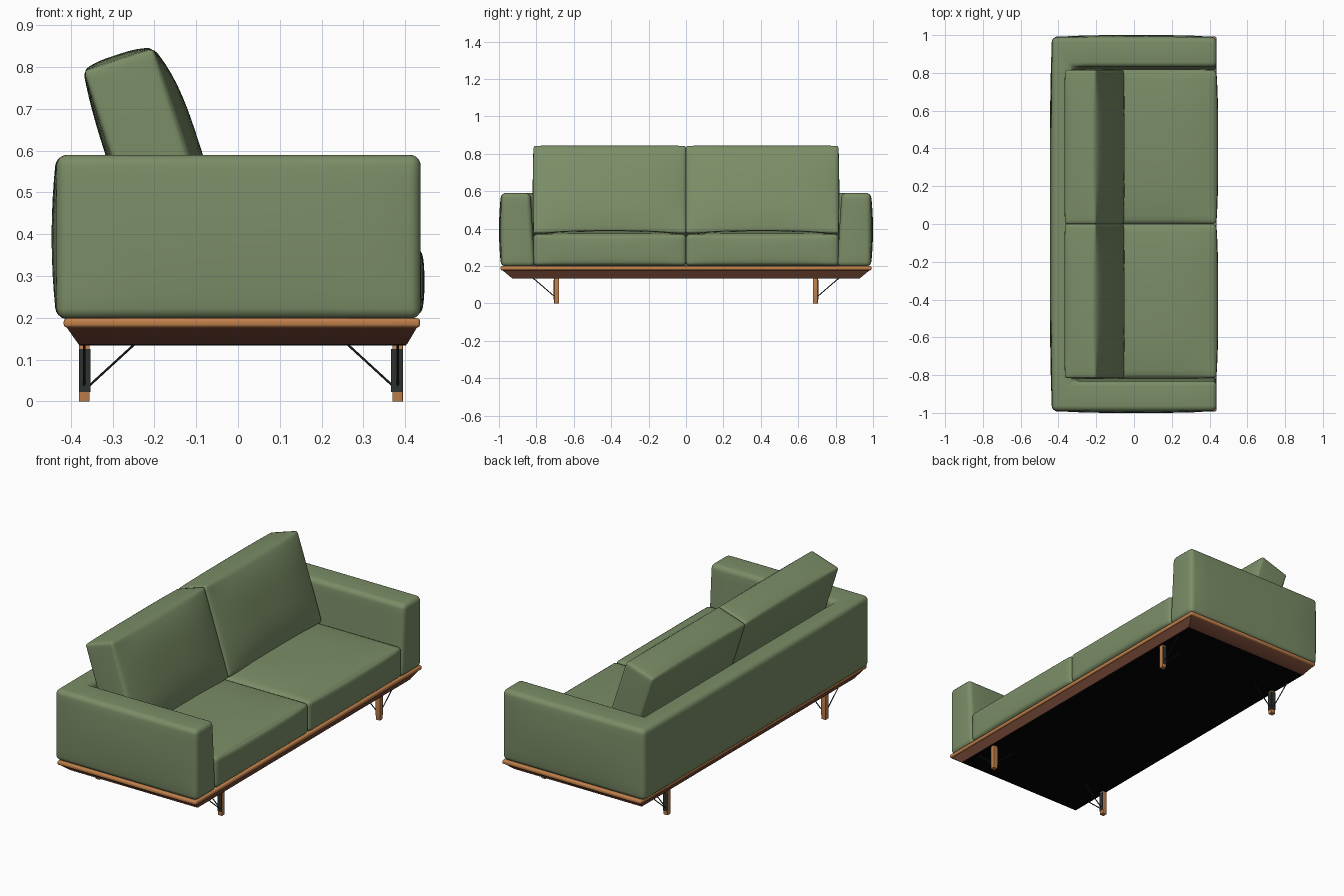
import bpy, bmesh, math
from mathutils import Vector, Matrix

if "Cube" in bpy.data.objects:
    bpy.data.objects.remove(bpy.data.objects["Cube"])


def material(name, rgb):
    m = bpy.data.materials.new(name)
    m.diffuse_color = (*rgb, 1)
    m.use_nodes = True
    m.node_tree.nodes["Principled BSDF"].inputs["Base Color"].default_value = m.diffuse_color
    return m


GREEN = material("green fabric", (0.198, 0.268, 0.135))
WOOD = material("warm wood", (0.53, 0.215, 0.07))
DARK_WOOD = material("dark wood", (0.175, 0.062, 0.035))
METAL = material("dark metal", (0.025, 0.032, 0.026))
BLACK = material("black underside", (0.001, 0.001, 0.001))


def finish(bm, name, mat, angle=40):
    bmesh.ops.recalc_face_normals(bm, faces=bm.faces)
    me = bpy.data.meshes.new(name)
    bm.to_mesh(me)
    bm.free()
    ob = bpy.data.objects.new(name, me)
    bpy.context.collection.objects.link(ob)
    me.materials.append(mat)
    bpy.ops.object.select_all(action='DESELECT')
    bpy.context.view_layer.objects.active = ob
    ob.select_set(True)
    bpy.ops.object.shade_smooth_by_angle(angle=math.radians(angle))
    return ob


def box(name, lo, hi, mat, bevel=0.0, bottom=None):
    """Box between two corners; bottom = (x0, x1, y) narrows the lower face."""
    bm = bmesh.new()
    bmesh.ops.create_cube(bm, size=1)
    for v in bm.verts:
        sign = v.co.copy()
        v.co = Vector([lo[i] if sign[i] < 0 else hi[i] for i in range(3)])
        if bottom and sign.z < 0:
            v.co.x = bottom[0] if sign.x < 0 else bottom[1]
            v.co.y = math.copysign(bottom[2], sign.y)
    if bevel:
        bmesh.ops.bevel(bm, geom=bm.edges[:], offset=bevel, segments=4,
                        profile=0.5, affect='EDGES')
    return finish(bm, name, mat)


def cushion(name, half, r, bulge_pos, bulge_neg, matrix):
    """Rounded box whose faces swell out by the given amounts."""
    bm = bmesh.new()
    bmesh.ops.create_cube(bm, size=2)
    bmesh.ops.subdivide_edges(bm, edges=bm.edges[:], cuts=19, use_grid_fill=True)
    for v in bm.verts:
        t = [math.sin(c * math.pi / 2) for c in v.co]
        p = Vector([t[i] * half[i] for i in range(3)])
        q = Vector([max(-half[i] + r, min(half[i] - r, p[i])) for i in range(3)])
        d = p - q
        if d.length > 1e-9:
            p = q + d.normalized() * r
        for a in range(3):
            u, w = [abs(t[i]) for i in range(3) if i != a]
            amount = bulge_pos[a] if t[a] > 0 else bulge_neg[a]
            p[a] += t[a] * amount * (1 - u ** 3) * (1 - w ** 3)
        v.co = p
    bm.transform(matrix)
    return finish(bm, name, GREEN, 60)


def rod(name, a, b, radius, mat):
    a, b = Vector(a), Vector(b)
    d = b - a
    bm = bmesh.new()
    bmesh.ops.create_cone(bm, cap_ends=True, segments=8, radius1=radius,
                          radius2=radius, depth=d.length)
    rot = d.to_track_quat('Z', 'Y').to_matrix().to_4x4()
    bm.transform(Matrix.Translation((a + b) / 2) @ rot)
    return finish(bm, name, mat)


# U-shaped upholstered frame: back and two arms in one piece
Z0, Z1 = 0.197, 0.59


def outline(back, inner, z):
    pts = [(0.437, -0.988), (0.437, -inner), (back, -inner), (back, inner),
           (0.437, inner), (0.437, 0.988), (-0.434, 0.988), (-0.434, -0.988)]
    return [(x, y, z) for x, y in pts]


bm = bmesh.new()
low = [bm.verts.new(p) for p in outline(-0.26, 0.808, Z0)]
top = [bm.verts.new(p) for p in outline(-0.325, 0.832, Z1)]
bm.faces.new(low[::-1])
bm.faces.new(top)
for i in range(8):
    j = (i + 1) % 8
    bm.faces.new((low[i], low[j], top[j], top[i]))
bmesh.ops.recalc_face_normals(bm, faces=bm.faces)
bmesh.ops.bevel(bm, geom=bm.edges[:], offset=0.026, segments=5, profile=0.5,
                affect='EDGES')
# cut the long faces so that the outside can swell slightly
cuts = [((0, 0, z), (0, 0, 1)) for z in (0.26, 0.30, 0.35, 0.395, 0.44, 0.49, 0.53)]
cuts += [((0, y, 0), (0, 1, 0)) for y in (-0.75, -0.5, -0.25, 0, 0.25, 0.5, 0.75)]
cuts += [((x, 0, 0), (1, 0, 0)) for x in (-0.25, -0.1, 0.05, 0.2, 0.32)]
for co, no in cuts:
    bmesh.ops.bisect_plane(bm, geom=bm.verts[:] + bm.edges[:] + bm.faces[:],
                           plane_co=co, plane_no=no)
for v in bm.verts:
    x, y, z = v.co
    wz = max(0, 1 - ((z - 0.394) / 0.2) ** 2)
    if abs(y) > 0.95:
        v.co.y += math.copysign(0.012, y) * wz * max(0, 1 - (x / 0.44) ** 4)
    if x < -0.4:
        v.co.x -= 0.012 * wz * max(0, 1 - y ** 4)
finish(bm, "upholstered_frame", GREEN)

# seat and back cushions, one pair per side
for side, s in (("left", -1), ("right", 1)):
    cushion("seat_cushion_" + side, (0.356, 0.4075, 0.084), 0.02,
            (0.010, 0.004, 0.022), (0, 0.004, 0),
            Matrix.Translation((0.08, s * 0.408, 0.286)))
    cushion("back_cushion_" + side, (0.088, 0.4075, 0.245), 0.012,
            (0.034, 0.004, 0.012), (0.012, 0.004, 0),
            Matrix.Translation((-0.2105, s * 0.408, 0.585))
            @ Matrix.Rotation(math.radians(-18), 4, 'Y'))

# wooden base: rounded rim, dark sloping skirt and black underside
box("base_rim", (-0.417, -0.992, 0.177), (0.436, 0.992, 0.199), WOOD, 0.008)
box("base_skirt", (-0.412, -0.985, 0.136), (0.43, 0.985, 0.18), DARK_WOOD,
    bottom=(-0.381, 0.404, 0.932))
box("underside_panel", (-0.379, -0.929, 0.134), (0.402, 0.929, 0.138), BLACK)

# legs, each with an angle bracket and two thin braces
for end, x, sx in (("back", -0.368, -1), ("front", 0.382, 1)):
    for side, s in (("left", -1), ("right", 1)):
        tag = f"{end}_{side}"
        y, h = s * 0.692, 0.0125
        box("leg_" + tag, (x - h, y - h, 0), (x + h, y + h, 0.136), WOOD, 0.001)
        yo = y + s * h
        box("bracket_side_" + tag, (x - h, min(yo, yo + s * 0.003), 0.022),
            (x + h, max(yo, yo + s * 0.003), 0.126), METAL)
        xi = x - sx * h
        box("bracket_inner_" + tag, (min(xi, xi - sx * 0.003), y - h, 0.022),
            (max(xi, xi - sx * 0.003), y + h, 0.126), METAL)
        rod("long_brace_" + tag, (xi, y, 0.038), (xi - sx * 0.108, y, 0.137),
            0.0027, METAL)
        rod("side_brace_" + tag, (x, yo, 0.038), (x, yo + s * 0.115, 0.137),
            0.0027, METAL)
